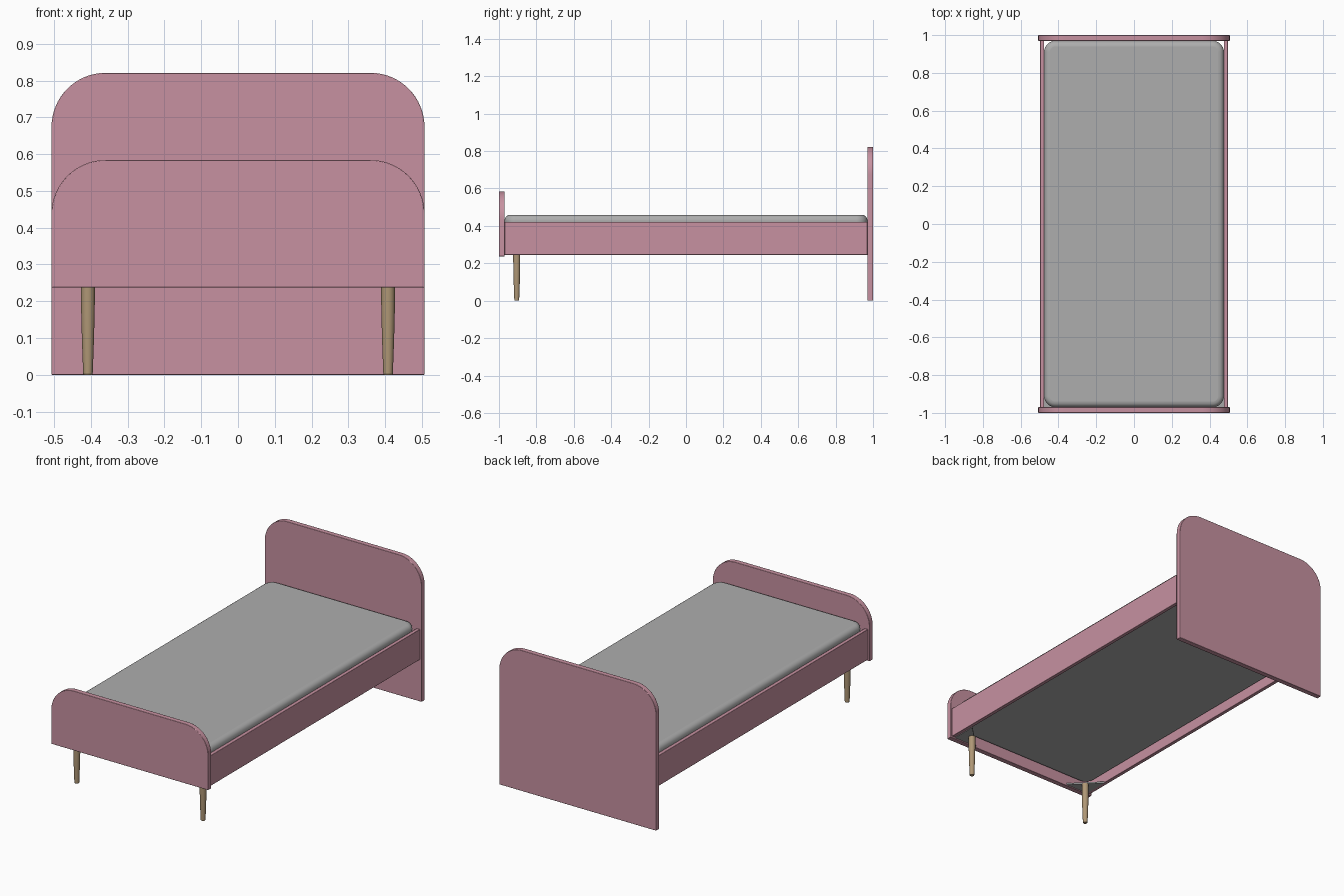
import bpy, bmesh, math
from mathutils import Vector

if "Cube" in bpy.data.objects:
    bpy.data.objects.remove(bpy.data.objects["Cube"])


def material(name, rgb):
    m = bpy.data.materials.new(name)
    m.diffuse_color = (*rgb, 1)
    m.use_nodes = True
    m.node_tree.nodes["Principled BSDF"].inputs["Base Color"].default_value = m.diffuse_color
    return m


pink = material("dusty pink", (0.57, 0.285, 0.355))
grey = material("mattress grey", (0.42, 0.42, 0.42))
wood = material("light wood", (0.43, 0.31, 0.18))
metal = material("plate grey", (0.38, 0.38, 0.38))


def make(name, bm, mat, bevel=0, angle=30):
    bmesh.ops.recalc_face_normals(bm, faces=bm.faces)
    me = bpy.data.meshes.new(name)
    bm.to_mesh(me)
    bm.free()
    ob = bpy.data.objects.new(name, me)
    bpy.context.collection.objects.link(ob)
    me.materials.append(mat)
    if bevel:
        b = ob.modifiers.new("edge", 'BEVEL')
        b.width, b.segments, b.limit_method = bevel, 5 if bevel > 0.01 else 2, 'ANGLE'
        b.angle_limit = math.radians(40)
    bpy.ops.object.select_all(action='DESELECT')
    bpy.context.view_layer.objects.active = ob
    ob.select_set(True)
    bpy.ops.object.shade_smooth_by_angle(angle=math.radians(angle))
    return ob


def prism(points, offset):
    bm = bmesh.new()
    f = bm.faces.new([bm.verts.new(p) for p in points])
    r = bmesh.ops.extrude_face_region(bm, geom=[f])
    bmesh.ops.translate(bm, vec=Vector(offset),
                        verts=[v for v in r["geom"] if isinstance(v, bmesh.types.BMVert)])
    return bm


def arc(cx, cy, r, a0, n=16):
    return [(cx + r * math.cos(math.radians(a0 + 90 * i / n)),
             cy + r * math.sin(math.radians(a0 + 90 * i / n))) for i in range(n + 1)]


# headboard and footboard: panels with rounded top corners
W, R, T = 0.507, 0.147, 0.03
for name, z0, z1, y0 in (("headboard", 0, 0.821, 1 - T), ("footboard", 0.237, 0.584, -1)):
    prof = [(-W, z0), (W, z0)] + arc(W - R, z1 - R, R, 0) + arc(R - W, z1 - R, R, 90)
    make(name, prism([(x, y0, z) for x, z in prof], (0, T, 0)), pink, 0.002)

# mattress: rounded rectangle with softened edges
mx, my, mr = 0.476, 0.97, 0.06
prof = (arc(mx - mr, my - mr, mr, 0, 10) + arc(mr - mx, my - mr, mr, 90, 10)
        + arc(mr - mx, mr - my, mr, 180, 10) + arc(mx - mr, mr - my, mr, 270, 10))
make("mattress", prism([(x, y, 0.29) for x, y in prof], (0, 0, 0.169)), grey, 0.03, 60)

for side, s in (("left", -1), ("right", 1)):
    # side rails
    xs = (s * 0.476, s * 0.497)
    pts = [(xs[0], -0.97, 0.245), (xs[1], -0.97, 0.245), (xs[1], -0.97, 0.422), (xs[0], -0.97, 0.422)]
    make(side + "_rail", prism(pts, (0, 1.94, 0)), pink, 0.002)

    # triangular corner plates above the front legs
    tri = [(s * 0.476, -0.97, 0.243), (s * 0.326, -0.97, 0.243), (s * 0.476, -0.82, 0.243)]
    make(side + "_leg_plate", prism(tri, (0, 0, 0.009)), metal)

    # tapered front legs
    bm = bmesh.new()
    n, rings = 24, []
    for r, z in ((0.011, 0), (0.013, 0.003), (0.0165, 0.1), (0.0185, 0.18), (0.0188, 0.245)):
        rings.append([bm.verts.new((s * 0.408 + r * math.cos(2 * math.pi * i / n),
                                    -0.905 + r * math.sin(2 * math.pi * i / n), z)) for i in range(n)])
    for a, b in zip(rings, rings[1:]):
        for i in range(n):
            j = (i + 1) % n
            bm.faces.new((a[i], a[j], b[j], b[i]))
    bm.faces.new(rings[0])
    bm.faces.new(rings[-1])
    make(side + "_front_leg", bm, wood)
